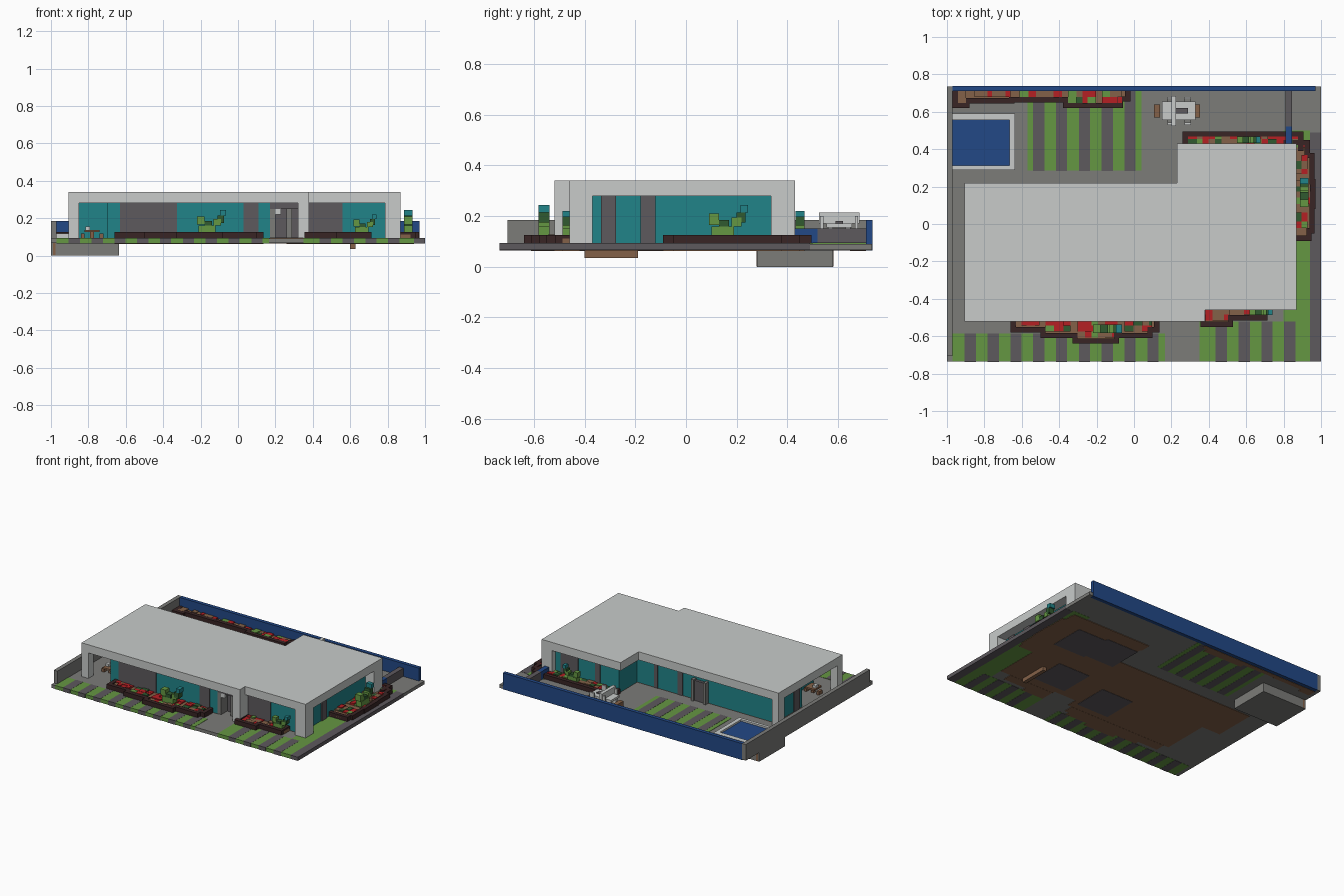
import bpy, bmesh, random
from mathutils import Matrix

random.seed(4)
cube = bpy.data.objects.get("Cube")
if cube:
    bpy.data.objects.remove(cube)


def material(name, *rgb):
    m = bpy.data.materials.new(name)
    m.use_nodes = True
    m.diffuse_color = (*rgb, 1)
    m.node_tree.nodes["Principled BSDF"].inputs["Base Color"].default_value = (*rgb, 1)
    return m


MATS = [
    material("white_plaster", .58, .60, .59),
    material("grey_concrete", .20, .20, .19),
    material("dark_grey_paving", .11, .10, .11),
    material("lawn_green", .13, .31, .055),
    material("dark_leaf_green", .03, .10, .03),
    material("flower_red", .46, .014, .017),
    material("brown_earth", .23, .12, .065),
    material("dark_edging", .04, .018, .018),
    material("deep_blue", .016, .065, .24),
    material("teal_glass", .015, .23, .25),
]
WHITE, GREY, PAVING, LAWN, LEAF, RED, EARTH, EDGING, BLUE, TEAL = range(len(MATS))

BOTTOM, GROUND, EAVES, TOP = .067, .093, .28, .34


def finish(name, bm):
    mesh = bpy.data.meshes.new(name)
    for m in MATS:
        mesh.materials.append(m)
    bmesh.ops.recalc_face_normals(bm, faces=bm.faces)
    bm.to_mesh(mesh)
    bm.free()
    bpy.context.collection.objects.link(bpy.data.objects.new(name, mesh))


def boxes(name, items):
    """One object from boxes given as (x0, x1, y0, y1, z0, z1, colour)."""
    bm = bmesh.new()
    for x0, x1, y0, y1, z0, z1, col in items:
        place = Matrix.Translation(((x0 + x1) / 2, (y0 + y1) / 2, (z0 + z1) / 2))
        size = Matrix.Diagonal((abs(x1 - x0), abs(y1 - y0), z1 - z0, 1))
        made = bmesh.ops.create_cube(bm, size=1, matrix=place @ size)
        for f in {f for v in made["verts"] for f in v.link_faces}:
            f.material_index = col
    finish(name, bm)


def box(name, *item):
    boxes(name, [item])


def prism(name, outline, z0, z1, col):
    bm = bmesh.new()
    face = bm.faces.new([bm.verts.new((x, y, z0)) for x, y in outline])
    up = bmesh.ops.extrude_face_region(bm, geom=[face])["geom"]
    bmesh.ops.translate(bm, vec=(0, 0, z1 - z0),
                        verts=[v for v in up if isinstance(v, bmesh.types.BMVert)])
    for f in bm.faces:
        f.material_index = col
    finish(name, bm)


# Ground slab, lawns and striped paving running through its thickness
box("ground_slab", -1, 1, -.735, .735, BOTTOM, GROUND - .002, GREY)
LOW, HIGH = BOTTOM - .001, GROUND
lawns = [(-.97, .165, -.736, -.585), (.35, .94, -.736, -.52), (-.57, .04, .285, .71)]
boxes("lawns", [(*a, LOW, HIGH, LAWN) for a in lawns]
      + [(.8, .94, -.52, .5, LOW, HIGH, LAWN)])
stripes = []
for x0, x1, y0, y1 in lawns:
    for k in range(16):
        s = -.905 + .122 * k
        if x0 < s and s + .06 < min(x1, .9):
            stripes.append((s, s + .06, y0 - .001, y1, LOW - .001, HIGH + .001, PAVING))
boxes("paving_stripes", stripes)
box("side_path", .94, 1.001, -.736, .49, LOW, HIGH, PAVING)

# House body, its floor and roof
BODY = [(-.7, -.48), (.17, -.48), (.17, -.4), (.35, -.4), (.35, -.42), (.8, -.42),
        (.8, .39), (.27, .39), (.27, .18), (-.85, .18), (-.85, -.13), (-.7, -.13)]
prism("house_walls", BODY, GROUND, EAVES, TEAL)
prism("house_floor", BODY, LOW - .002, GROUND, EARTH)
prism("flat_roof", [(-.905, -.52), (.38, -.52), (.38, -.46), (.87, -.46), (.87, .43),
                    (.23, .43), (.23, .22), (-.905, .22)], EAVES, TOP, WHITE)
boxes("floor_underlays", [(x - .13, x + .13, y - .13, y + .13, LOW - .004, BOTTOM, PAVING)
                          for x, y in [(.63, .21), (.4, .23), (.44, -.22), (0, -.3)]])
boxes("corner_pillars", [(x0, x1, y0, y1, GROUND, EAVES, WHITE) for x0, x1, y0, y1 in [
    (-.905, -.85, -.52, -.46), (-.905, -.85, .15, .22), (.32, .38, -.52, -.4),
    (.785, .87, -.46, -.37), (.785, .87, .335, .43)]])

# Solid grey wall panels, as thin plates on the glass walls
T = .006
panels = [(a, b, -.48 - T, -.48) for a, b in [(-.63, -.325), (.03, .11)]]
panels += [(.38, .56, -.42 - T, -.42)]
panels += [(.8, .8 + T, a, b) for a, b in [(-.336, -.277), (-.18, -.12)]]
panels += [(a, b, .39, .39 + T) for a, b in [(.6, .74), (.42, .46)]]
panels += [(a, b, .18, .18 + T) for a, b in [(-.1, -.06), (.1, .13)]]
panels += [(-.85 - T, -.85, -.1, -.03)]
boxes("wall_panels", [(*p, GROUND, EAVES, PAVING) for p in panels])

# Front entrance with posts, and back door
boxes("front_door", [
    (.17, .32, -.41, -.4, GROUND, EAVES, PAVING),
    (.17, .2, -.48, -.41, GROUND, .25, GREY), (.26, .29, -.46, -.41, GROUND, .25, GREY),
    (.17, .32, -.48, -.41, .25, EAVES, PAVING), (.2, .23, -.48, -.46, .22, .25, WHITE)])
boxes("back_door", [(-.3, -.2, .18, .2, GROUND, .24, PAVING),
                    (-.31, -.29, .18, .215, GROUND, .25, GREY),
                    (-.21, -.19, .18, .215, GROUND, .25, GREY)])

# Boundary walls
box("back_wall", -.97, .97, .71, .737, BOTTOM - .002, .185, BLUE)
box("side_wall", -1, -.97, -.705, .735, BOTTOM, .185, GREY)
boxes("garden_partition", [(.81, .845, .39, .52, GROUND, .152, BLUE),
                           (.81, .845, .52, .71, GROUND, .152, PAVING)])

# Swimming pool with basin below ground
box("pool_basin", -.99, -.635, .28, .58, 0, BOTTOM, GREY)
box("pool_basin_side", -1, -.99, .28, .58, 0, BOTTOM, GREY)
box("pool_basin_strip", -.99, -.975, .278, .582, .002, BOTTOM, EARTH)
box("pool_water", -.97, -.66, .31, .555, GROUND, .105, BLUE)
boxes("pool_rim", [(-.665, -.635, .29, .59, GROUND, .118, WHITE),
                   (-.97, -.665, .555, .59, GROUND, .118, WHITE),
                   (-.97, -.665, .29, .312, GROUND, .118, WHITE)])
box("cellar_beam", .6, .628, -.4, -.19, .035, BOTTOM, EARTH)


def planter(name, start, steps, place):
    """Stepped flower bed; steps are (end, depth), place maps (u, v) to (x, y)."""
    def cell(u0, u1, v0, v1, z0, z1, col):
        (xa, ya), (xb, yb) = place(u0, v0), place(u1, v1)
        return (min(xa, xb), max(xa, xb), min(ya, yb), max(ya, yb), z0, z1, col)
    edge, soil, flowers = [], [], []
    w, u, previous = .028, start, 0
    for end, depth in steps:
        edge.append(cell(u, end, depth - w, depth, GROUND, .125, EDGING))
        soil.append(cell(u, end, 0, depth - w, LOW - .003, .112, EARTH))
        if depth > previous:
            edge.append(cell(u, u + w, max(previous - w, 0), depth, GROUND, .125, EDGING))
        elif depth < previous:
            edge.append(cell(u - w, u, depth - w, previous, GROUND, .125, EDGING))
        # Blocky flowers in rows
        p = u + w
        while p < end - .02:
            width = random.uniform(.025, .05)
            v = 0
            while v < depth - w - .01:
                q = min(v + .032, depth - w)
                col = random.choice([RED, RED, RED, EARTH, EARTH, LAWN, LEAF])
                flowers.append(cell(p, min(p + width, end - .004), v, q, .11,
                                    random.uniform(.116, .127), col))
                v = q
            p += width
        u, previous = end, depth
    edge.append(cell(u - w, u, 0, previous, GROUND, .125, EDGING))
    boxes(name + "_edging", edge)
    boxes(name + "_soil", soil)
    boxes(name + "_flowers", flowers)


def shrub(name, u, v, s, place):
    """Blocky shrub leaning along the bed."""
    parts = [(-.06, -.02, .045, .09, LAWN), (-.05, .04, 0, .04, LAWN),
             (-.02, .02, .04, .065, LEAF), (.03, .07, .04, .075, LAWN),
             (.05, .085, .055, .095, LEAF), (.065, .095, .095, .125, TEAL)]
    items = []
    for a, b, z0, z1, col in parts:
        (xa, ya), (xb, yb) = place(u + a * s, v - .022 * s), place(u + b * s, v + .022 * s)
        items.append((xa, xb, ya, yb, .12 + z0 * s, .12 + z1 * s, col))
    boxes(name, items)


def front(u, v): return u, -.48 - v
def front_right(u, v): return u, -.42 - v
def side(u, v): return .8 + v, u
def back(u, v): return u, .39 + v
def fence(u, v): return u, .71 - v


# Flower beds around the house and along the back wall
planter("front_bed", -.66, [(-.5, .1), (-.33, .13), (-.08, .16), (.1, .13), (.135, .1)], front)
planter("front_left_bed", .355, [(.53, .13), (.715, .095)], front_right)
planter("side_bed", -.09, [(-.05, .15), (.08, .165), (.24, .17), (.38, .165), (.45, .14)], side)
planter("back_bed", .26, [(.905, .105)], back)
planter("fence_bed", -.97, [(-.88, .09), (-.64, .065), (-.38, .06), (-.2, .09), (-.06, .09),
                            (-.02, .055)], fence)
shrub("front_shrub", -.16, .08, 1, front)
shrub("front_left_shrub", .665, .05, .8, front_right)
shrub("side_shrub", .15, .11, 1, side)
shrub("back_shrub", .6, .06, .8, back)

# Garden table with chairs and benches
boxes("garden_table", [(.15, .33, .555, .655, .155, .17, WHITE),
                       (.22, .29, .59, .62, .17, .18, PAVING)]
      + [(x, x + .02, y, y + .02, GROUND, .155, WHITE) for x in (.16, .3) for y in (.56, .63)])
chairs = []
for x in (.18, .27):
    for y, d in ((.53, -1), (.68, 1)):
        chairs.append((x, x + .035, y - d * .045, y, GROUND, .14, GREY))
        chairs.append((x, x + .035, y - d * .012, y, .14, .2, WHITE))
chairs += [(.2, .225, .525, .685, .17, .215, WHITE)]
chairs += [(a, b, .57, .64, GROUND, .145, EARTH) for a, b in ((.108, .14), (.32, .352))]
boxes("garden_chairs", chairs)

# Porch table with stools
boxes("porch_table", [(-.82, -.74, -.4, -.32, .125, .137, EARTH),
                      (-.79, -.77, -.37, -.35, GROUND, .125, EARTH),
                      (-.815, -.79, -.37, -.34, .137, .155, WHITE),
                      (-.84, -.82, -.38, -.34, GROUND, .118, EARTH),
                      (-.74, -.72, -.38, -.34, GROUND, .118, EARTH)])
